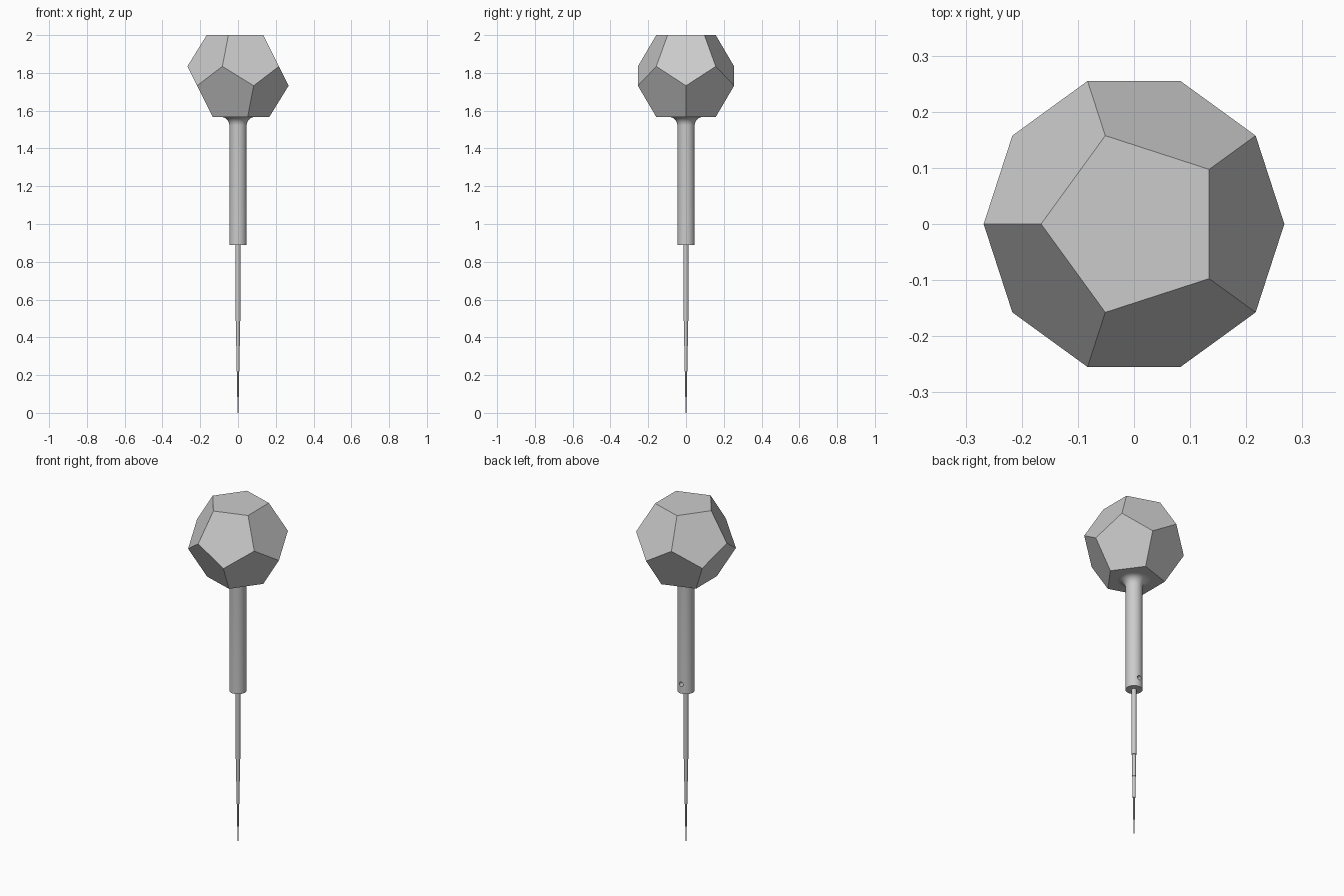
import bpy, bmesh, math
from mathutils import Matrix

cube = bpy.data.objects.get("Cube")
if cube:
    bpy.data.objects.remove(cube, do_unlink=True)

grey = bpy.data.materials.new("light grey metal")
grey.use_nodes = True
COLOR = (0.6, 0.6, 0.6, 1)
grey.diffuse_color = COLOR
grey.node_tree.nodes["Principled BSDF"].inputs["Base Color"].default_value = COLOR


def make_object(name, bm):
    bmesh.ops.recalc_face_normals(bm, faces=bm.faces)
    mesh = bpy.data.meshes.new(name)
    bm.to_mesh(mesh)
    bm.free()
    mesh.materials.append(grey)
    obj = bpy.data.objects.new(name, mesh)
    bpy.context.collection.objects.link(obj)
    return obj


def smooth(obj):
    bpy.ops.object.select_all(action="DESELECT")
    obj.select_set(True)
    bpy.context.view_layer.objects.active = obj
    bpy.ops.object.shade_smooth_by_angle(angle=math.radians(30))


def lathe(name, profile, sides):
    """Turn (radius, z) points around the z axis and cap both ends."""
    bm = bmesh.new()
    rings = []
    for r, z in profile:
        angles = [math.tau * i / sides for i in range(sides)]
        rings.append([bm.verts.new((r * math.cos(a), r * math.sin(a), z)) for a in angles])
    for low, high in zip(rings, rings[1:]):
        for i in range(sides):
            j = (i + 1) % sides
            bm.faces.new((low[i], low[j], high[j], high[i]))
    bm.faces.new(rings[0])
    bm.faces.new(rings[-1])
    return make_object(name, bm)


# Twelve-sided knob: four rings of five points
TOP = 2.0
FACE_R = 0.1656
PHI = (1 + math.sqrt(5)) / 2
half = FACE_R * PHI ** 2 / 2
mid = TOP - half
bm = bmesh.new()


def ring(radius, z, turn):
    angles = [math.pi + turn + math.tau * i / 5 for i in range(5)]
    return [bm.verts.new((radius * math.cos(a), radius * math.sin(a), z)) for a in angles]


step = math.pi / 5
t = ring(FACE_R, TOP, 0)
u = ring(FACE_R * PHI, mid + half / PHI ** 3, 0)
l = ring(FACE_R * PHI, mid - half / PHI ** 3, step)
b = ring(FACE_R, mid - half, step)
bm.faces.new(t)
bm.faces.new(b)
for i in range(5):
    j = (i + 1) % 5
    bm.faces.new((t[i], u[i], l[i], u[j], t[j]))
    bm.faces.new((l[i], u[j], l[j], b[j], b[i]))
make_object("knob", bm)

# Handle tube flaring into the knob through a rounded fillet
HANDLE_R, HANDLE_Z, FILLET = 0.046, 0.89, 0.044
knob_base = mid - half
profile = [(HANDLE_R, HANDLE_Z)]
for k in range(9):
    a = math.pi / 2 * k / 8
    profile.append((HANDLE_R + FILLET * (1 - math.cos(a)),
                    knob_base - FILLET * (1 - math.sin(a))))
handle = lathe("handle", profile, 48)

# Set screw hole in the back of the handle
bm = bmesh.new()
place = Matrix.Translation((0, 0.043, 0.945)) @ Matrix.Rotation(math.pi / 2, 4, "X")
bmesh.ops.create_cone(bm, cap_ends=True, segments=24, radius1=0.013, radius2=0.013,
                      depth=0.06, matrix=place)
cutter = make_object("screw_hole_cutter", bm)
cutter.hide_render = True
cut = handle.modifiers.new("screw hole", "BOOLEAN")
cut.operation = "DIFFERENCE"
cut.solver = "EXACT"
cut.object = cutter
bpy.context.view_layer.objects.active = handle
bpy.ops.object.modifier_apply(modifier=cut.name)
bpy.data.objects.remove(cutter, do_unlink=True)
smooth(handle)

# Stepped needle, thinner towards the tip
steps = [(0.0022, 0.0), (0.0042, 0.085), (0.0075, 0.22), (0.01, 0.353), (0.013, 0.487)]
needle = []
for n, (r, z) in enumerate(steps):
    end = steps[n + 1][1] if n + 1 < len(steps) else HANDLE_Z + 0.01
    needle += [(r, z), (r, end)]
smooth(lathe("needle", needle, 24))
